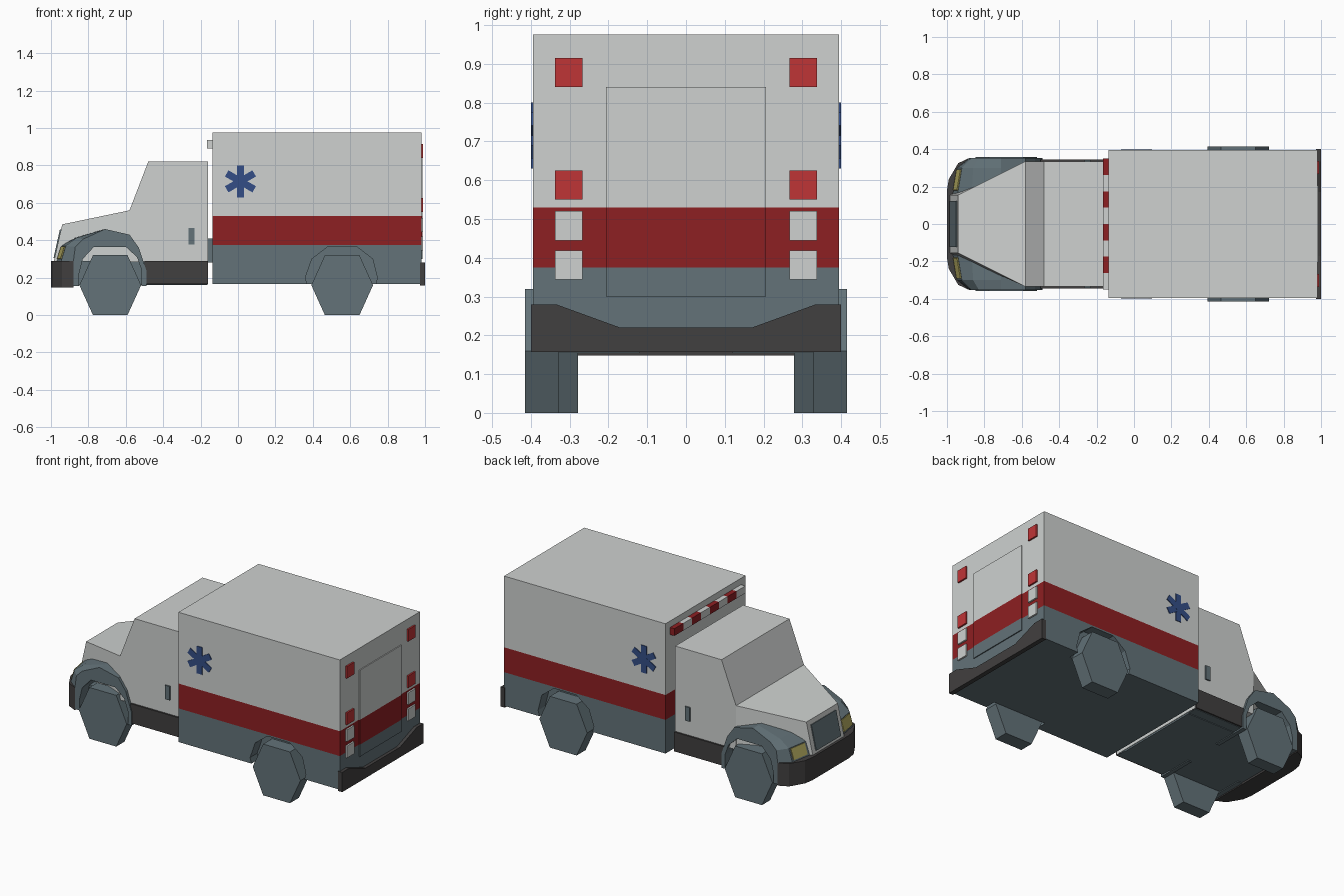
import bpy, bmesh, math
from mathutils import Vector

if "Cube" in bpy.data.objects:
    bpy.data.objects.remove(bpy.data.objects["Cube"])

COLOURS = {
    "white": (0.62, 0.64, 0.63), "slate": (0.125, 0.17, 0.19),
    "dark_red": (0.27, 0.014, 0.016), "light_red": (0.52, 0.035, 0.037),
    "black": (0.053, 0.05, 0.05), "yellow": (0.46, 0.41, 0.12),
    "blue": (0.034, 0.076, 0.24),
}
MATS = {}
for n, c in COLOURS.items():
    MATS[n] = bpy.data.materials.new(n)
    MATS[n].diffuse_color = (*c, 1)


def loft(name, rings, mat):
    """Skin equal-length rings of points and cap both ends."""
    bm = bmesh.new()
    rows = [[bm.verts.new(p) for p in r] for r in rings]
    n = len(rows[0])
    for a, b in zip(rows, rows[1:]):
        for i in range(n):
            j = (i + 1) % n
            bm.faces.new((a[i], a[j], b[j], b[i]))
    bm.faces.new(rows[0][::-1])
    bm.faces.new(rows[-1])
    bmesh.ops.recalc_face_normals(bm, faces=bm.faces)
    me = bpy.data.meshes.new(name)
    bm.to_mesh(me)
    bm.free()
    me.materials.append(MATS[mat])
    ob = bpy.data.objects.new(name, me)
    bpy.context.collection.objects.link(ob)
    return ob


def side_prism(name, pts, y0, y1, mat):
    return loft(name, [[(x, y, z) for x, z in pts] for y in (y0, y1)], mat)


def box(name, x, y, z, mat):
    pts = [(x[0], z[0]), (x[1], z[0]), (x[1], z[1]), (x[0], z[1])]
    return side_prism(name, pts, y[0], y[1], mat)


def plate(name, corners, mat, t=0.006):
    """Thin plate raised off a flat face, pushed out towards -x."""
    c = [Vector(p) for p in corners]
    n = (c[1] - c[0]).cross(c[2] - c[0]).normalized()
    if n.x > 0:
        n = -n
    return loft(name, [[p - n * 0.002 for p in c], [p + n * t for p in c]], mat)


# Patient compartment: slate base with wheel arches, red stripe, white top
X0, X1, W = -0.135, 0.98, 0.395
box("compartment_base", (X0, X1), (-0.325, 0.325), (0.165, 0.375), "slate")
arch = [(0.37, 0.165), (0.36, 0.2), (0.395, 0.3), (0.48, 0.365),
        (0.635, 0.365), (0.72, 0.3), (0.745, 0.2), (0.735, 0.165)]
skirt = [(X0, 0.165)] + arch + [(X1, 0.165), (X1, 0.375), (X0, 0.375)]
for s, side in ((-1, "left"), (1, "right")):
    side_prism("rear_arch_panel_" + side, skirt, s * 0.325, s * W, "slate")
box("compartment_stripe", (X0, X1), (-W, W), (0.375, 0.53), "dark_red")
box("compartment_top", (X0, X1), (-W, W), (0.53, 0.975), "white")

# Rear door in the same three bands
for z, mat in (((0.3, 0.375), "slate"), ((0.375, 0.53), "dark_red"),
               ((0.53, 0.84), "white")):
    box("rear_door_" + mat, (X1 - 0.002, X1 + 0.006), (-0.206, 0.206), z, mat)

# Rear bumper with dipped centre
prof = [(-0.4, 0.157), (0.4, 0.157), (0.4, 0.28), (0.335, 0.28),
        (0.17, 0.22), (-0.17, 0.22), (-0.335, 0.28), (-0.4, 0.28)]
loft("rear_bumper", [[(x, y, z) for y, z in prof] for x in (0.972, 1.0)], "black")

# Roof light bar: alternating red and white lamps
for i in range(8):
    y = 0.35 - i * 0.0875
    box("light_bar_lamp", (-0.165, X0), (y - 0.0875, y), (0.89, 0.935),
        "white" if i % 2 else "dark_red")

# Cab shell, underside and link to the compartment
side_prism("cab", [(-0.58, 0.56), (-0.48, 0.82), (-0.16, 0.82), (-0.16, 0.17),
                   (-0.5, 0.17), (-0.5, 0.285), (-0.58, 0.285)], -0.335, 0.335, "white")
box("cab_underside", (-0.95, -0.163), (-0.275, 0.275), (0.16, 0.29), "slate")
box("cab_underside_rear", (-0.49, -0.163), (-0.335, 0.335), (0.164, 0.2), "slate")
box("cab_link", (-0.161, -0.134), (-0.3, 0.3), (0.28, 0.41), "slate")

# Tapered hood
loft("hood", [
    [(-0.57, -0.335, 0.285), (-0.57, 0.335, 0.285), (-0.58, 0.335, 0.56), (-0.58, -0.335, 0.56)],
    [(-0.985, -0.155, 0.285), (-0.985, 0.155, 0.285), (-0.94, 0.155, 0.485), (-0.94, -0.155, 0.485)],
], "white")


def nose(y, v):
    return (-0.985 + 0.045 * v, y, 0.285 + 0.2 * v)


plate("grille", [nose(-0.122, 0.1), nose(0.122, 0.1),
                 nose(0.122, 0.86), nose(-0.122, 0.86)], "slate")

# Front bumper wrapping round the corners
half = [(-1.0, 0.18), (-0.99, 0.24), (-0.94, 0.325), (-0.88, 0.353)]
outline = half + [(x, -y) for x, y in half[::-1]]
loft("front_bumper", [[(x, y, z) for x, y in outline] for z in (0.148, 0.29)], "black")

# Front fender section: nose, top, tail, then wheel arch
nose_in = [(-0.975, 0.155), (-0.975, 0.29), (-0.95, 0.37), (-0.87, 0.415)]
nose_mid = [(-0.945, 0.155), (-0.945, 0.29), (-0.92, 0.37), (-0.86, 0.415)]
nose_out = [(-0.88, 0.155), (-0.88, 0.29), (-0.87, 0.365), (-0.83, 0.405)]
tail = [(-0.71, 0.46), (-0.58, 0.43), (-0.53, 0.36), (-0.49, 0.24), (-0.49, 0.155),
        (-0.515, 0.155), (-0.515, 0.24), (-0.54, 0.31), (-0.6, 0.365), (-0.77, 0.365),
        (-0.83, 0.3), (-0.85, 0.22), (-0.85, 0.155)]

wheel = [(-0.0925, 0), (0.0925, 0), (0.165, 0.16),
         (0.0925, 0.32), (-0.0925, 0.32), (-0.165, 0.16)]

for s, side in ((-1, "left"), (1, "right")):
    # Fender and headlight
    loft("front_fender_" + side,
         [[(x, s * y, z) for x, z in n + tail]
          for y, n in ((0.12, nose_in), (0.30, nose_mid), (0.352, nose_out))], "slate")
    lamp = [(-0.975 + 0.03 * (y - 0.12) / 0.18 + 0.025 * v, s * y, 0.29 + 0.08 * v)
            for y, v in ((0.18, 0.12), (0.29, 0.12), (0.29, 0.95), (0.18, 0.95))]
    plate("headlight_" + side, lamp, "yellow")

    # Six-sided wheels
    for part, cx, y0, y1 in (("front", -0.683, 0.278, 0.358), ("rear", 0.557, 0.327, 0.415)):
        side_prism(f"{part}_wheel_{side}", [(cx + x, z) for x, z in wheel],
                   s * y0, s * y1, "slate")

    # Cab sill and door handle
    box("cab_sill_" + side, (-0.5, -0.161), (s * 0.3, s * 0.346), (0.167, 0.288), "black")
    box("door_handle_" + side, (-0.265, -0.232), (s * 0.33, s * 0.343), (0.378, 0.465), "slate")

    # Six-armed emergency symbol from three crossed bars
    for k in range(3):
        a = math.radians(90 + 60 * k)
        ux, uz = math.cos(a), math.sin(a)
        bar = [(0.013 + ux * p - uz * q, 0.715 + uz * p + ux * q)
               for p, q in ((-0.085, -0.019), (0.085, -0.019), (0.085, 0.019), (-0.085, 0.019))]
        side_prism("emergency_symbol_" + side, bar, s * 0.393, s * (0.399 + k * 0.0003), "blue")

    # Rear lamps
    for z, mat in ((0.84, "light_red"), (0.55, "light_red"), (0.445, "white"), (0.344, "white")):
        box("rear_lamp_" + side, (X1 - 0.005, X1 + 0.01), (s * 0.267, s * 0.338),
            (z, z + 0.075), mat)

for m in bpy.data.materials:
    if m.users and not m.is_grease_pencil:
        m.use_nodes = True
        m.node_tree.nodes["Principled BSDF"].inputs["Base Color"].default_value = m.diffuse_color
